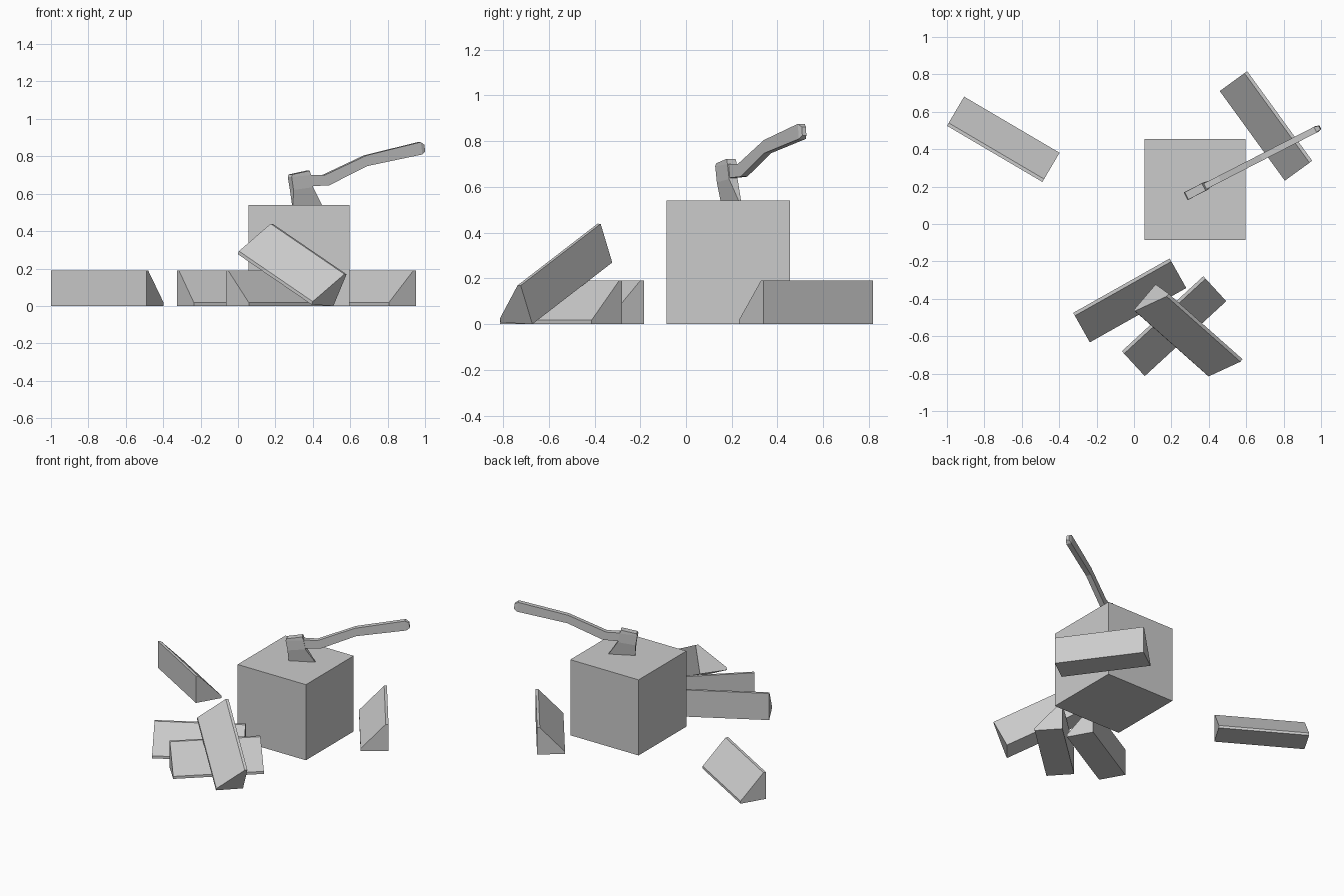
import bpy, bmesh
from mathutils import Vector

if "Cube" in bpy.data.objects:
    bpy.data.objects.remove(bpy.data.objects["Cube"])


def add_object(name, bm):
    bmesh.ops.recalc_face_normals(bm, faces=bm.faces)
    me = bpy.data.meshes.new(name)
    bm.to_mesh(me)
    bm.free()
    ob = bpy.data.objects.new(name, me)
    bpy.context.collection.objects.link(ob)
    return ob


def loft(name, rings):
    bm = bmesh.new()
    vs = [[bm.verts.new(p) for p in r] for r in rings]
    n = len(rings[0])
    for a, b in zip(vs, vs[1:]):
        for i in range(n):
            j = (i + 1) % n
            bm.faces.new((a[i], a[j], b[j], b[i]))
    bm.faces.new(vs[0])
    bm.faces.new(vs[-1])
    return add_object(name, bm)


# chopping block
bm = bmesh.new()
bmesh.ops.create_cube(bm, size=0.54)
bmesh.ops.translate(bm, verts=bm.verts, vec=(0.327, 0.184, 0.27))
add_object("chopping_block", bm)

# split logs: right-angled wedge with blunted thin edges
W, H, T, LENGTH = 0.181, 0.19, 0.018, 0.592
SECTION = [(0, 0), (W, 0), (W, T), (T, H), (0, H)]


def split_log(name, corner, along, side):
    k, u, s = Vector(corner), Vector(along).normalized(), Vector(side)
    s = (s - u * s.dot(u)).normalized()
    up = u.cross(s)
    if up.z < 0:
        up = -up
    loft(name, [[k + u * d + s * a + up * b for a, b in SECTION]
                for d in (0, LENGTH)])


split_log("log_back_left", (-1, 0.525, 0), (0.51, -0.30, 0), (0.095, 0.155, 0))
split_log("log_back_right", (0.605, 0.817, 0), (0.345, -0.475, 0), (-0.147, -0.105, 0))
split_log("log_pile_left", (-0.325, -0.475, 0), (0.515, 0.29, 0), (0.09, -0.157, 0))
split_log("log_pile_right", (-0.065, -0.68, 0), (0.435, 0.40, 0), (0.123, -0.13, 0))
split_log("log_leaning", (0.51, -0.672, 0), (-0.395, 0.35, 0.27), (-0.125, -0.14, 0.01))

# axe, laid out in a vertical plane turned about z
ORIGIN = Vector((0.28, 0.15, 0))
D = Vector((0.705, 0.362, 0)).normalized()
N = Vector((-D.y, D.x, 0))


def axe_part(name, pairs):
    # each ring spans two profile points (s, z) with a half thickness
    rings = []
    for (s0, z0), (s1, z1), w in pairs:
        a = ORIGIN + D * s0 + Vector((0, 0, z0))
        b = ORIGIN + D * s1 + Vector((0, 0, z1))
        rings.append([a - N * w, b - N * w, b + N * w, a + N * w])
    loft(name, rings)


axe_part("axe_head", [
    ((0.016, 0.51), (0.20, 0.51), 0.002),
    ((0.013, 0.54), (0.187, 0.54), 0.006),
    ((0.008, 0.62), (0.125, 0.635), 0.021),
    ((-0.004, 0.69), (0.113, 0.70), 0.023),
    ((0.002, 0.703), (0.104, 0.723), 0.022),
])

axe_part("axe_handle", [
    ((0.06, 0.70), (0.06, 0.637), 0.017),
    ((0.20, 0.70), (0.225, 0.645), 0.017),
    ((0.45, 0.805), (0.455, 0.748), 0.017),
    ((0.775, 0.876), (0.785, 0.81), 0.017),
    ((0.80, 0.862), (0.805, 0.826), 0.010),
])
